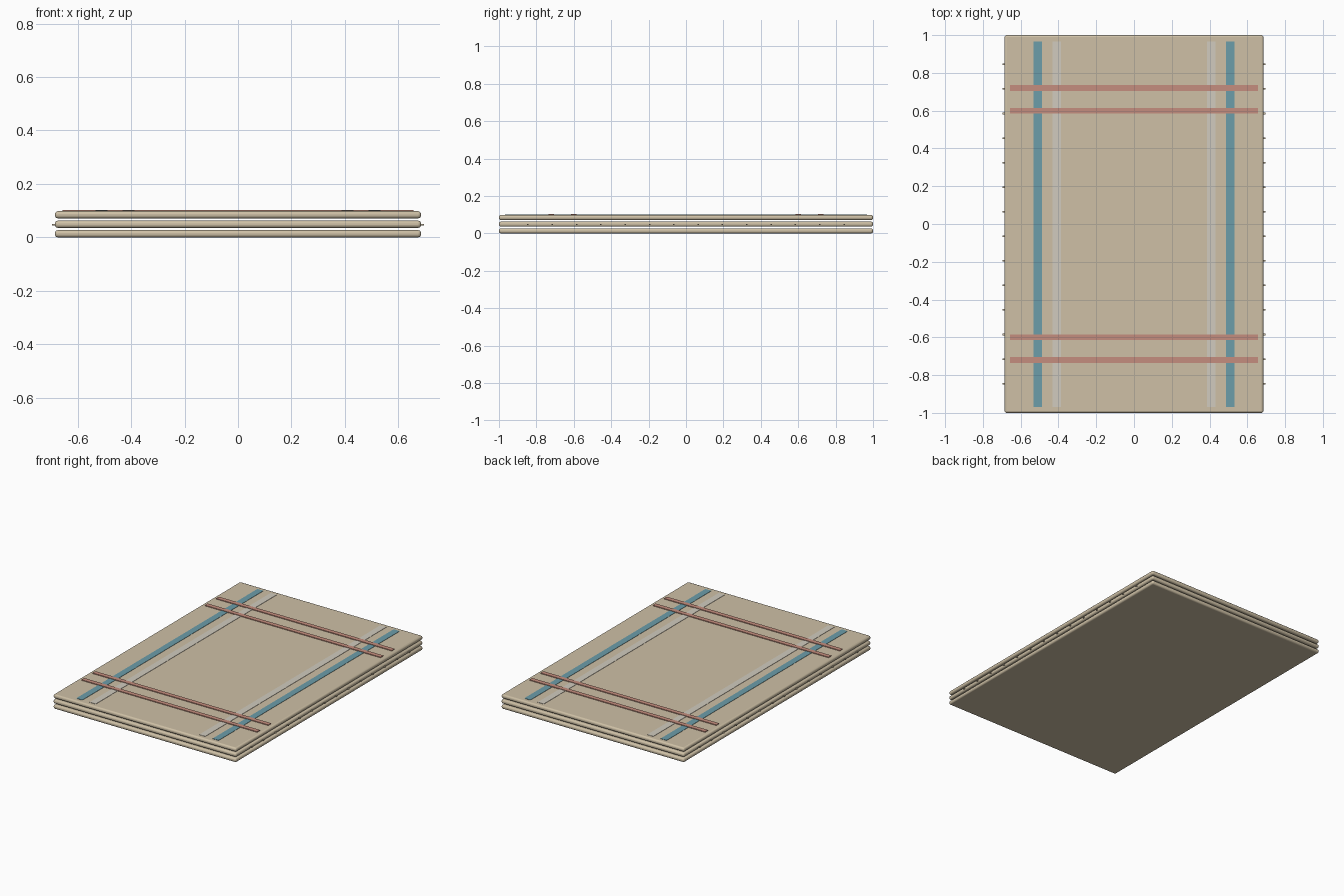
import bpy

if "Cube" in bpy.data.objects:
    bpy.data.objects.remove(bpy.data.objects["Cube"])

def material(name, rgb):
    m = bpy.data.materials.new(name)
    m.diffuse_color = (*rgb, 1)
    m.use_nodes = True
    m.node_tree.nodes["Principled BSDF"].inputs["Base Color"].default_value = m.diffuse_color
    return m

TAN = material("tan_cloth", (0.62, 0.53, 0.38))
TEAL = material("teal_stripe", (0.15, 0.34, 0.40))
RED = material("red_stripe", (0.56, 0.27, 0.21))
CREAM = material("cream_stripe", (0.64, 0.60, 0.52))

def box(name, centre, size, mat, bevel=0, segments=3):
    bpy.ops.mesh.primitive_cube_add(size=1, location=centre)
    o = bpy.context.object
    o.name = name
    o.scale = size
    bpy.ops.object.transform_apply(location=False, rotation=False, scale=True)
    o.data.materials.append(mat)
    if bevel:
        b = o.modifiers.new("round_edge", "BEVEL")
        b.width = bevel
        b.segments = segments
        bpy.ops.object.shade_smooth_by_angle()
    return o

# three stacked folded layers with rounded edges
for i, z in enumerate((0.0135, 0.049, 0.0845)):
    box(f"folded_layer_{i + 1}", (0, 0, z), (1.37, 2.0, 0.027), TAN, 0.011)

# lengthwise stripes on the top layer
for s, side in ((-1, "left"), (1, "right")):
    box(f"teal_stripe_{side}", (s * 0.51, 0, 0.0985), (0.045, 1.935, 0.003), TEAL)
    box(f"cream_stripe_{side}", (s * 0.41, 0, 0.0985), (0.045, 1.935, 0.003), CREAM)

# crosswise stripes lying over the lengthwise ones
for s, end in ((-1, "front"), (1, "back")):
    for y, place in ((0.60, "inner"), (0.72, "outer")):
        box(f"red_stripe_{end}_{place}", (0, s * y, 0.100), (1.315, 0.03, 0.006), RED)

# small edge stitches along both long sides of the middle layer
for s, side in ((-1, "left"), (1, "right")):
    for k in range(14):
        box(f"edge_stitch_{side}_{k + 1}", (s * 0.687, -0.845 + k * 0.13, 0.047),
            (0.018, 0.008, 0.006), TAN)
